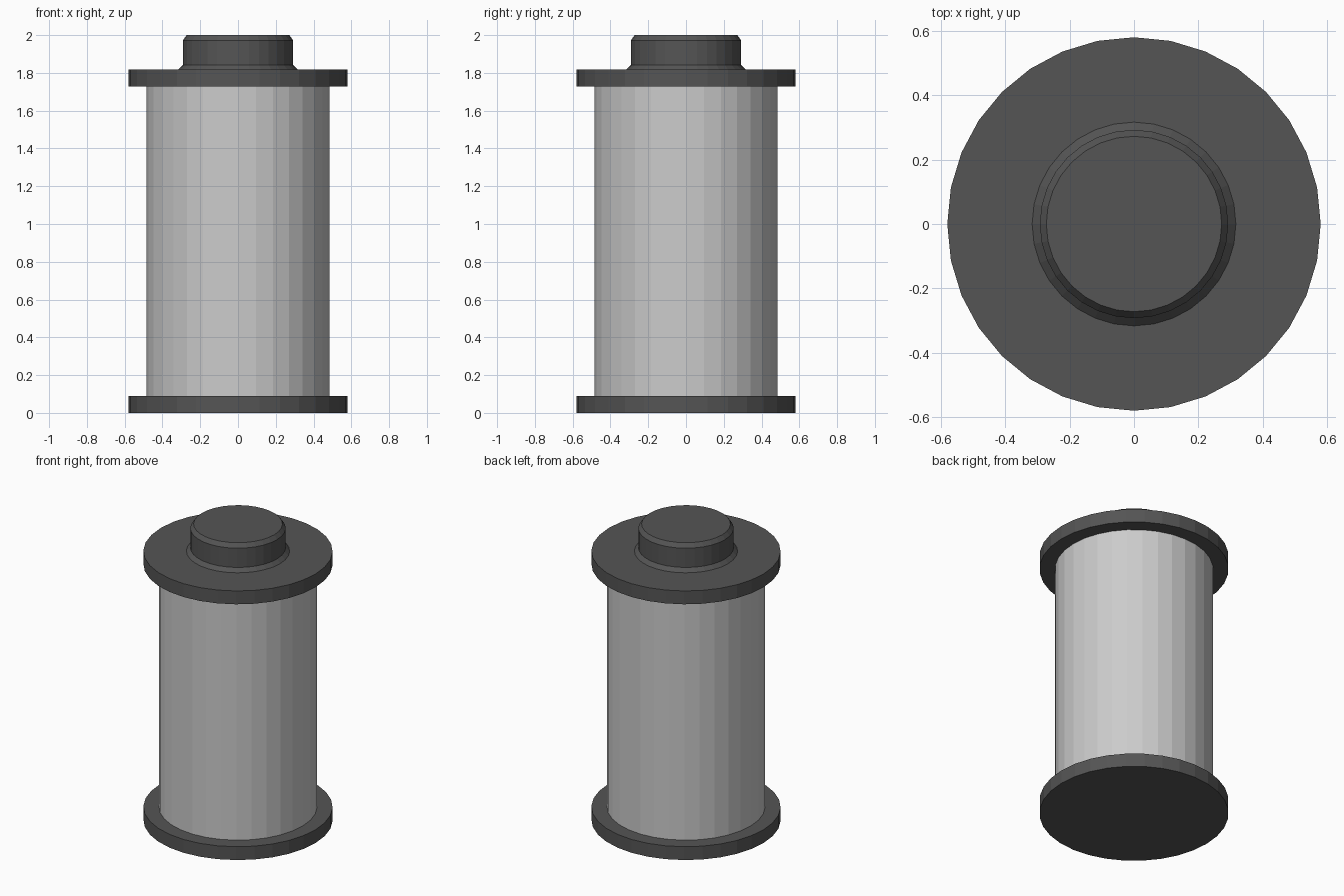
import bpy, bmesh
from math import cos, sin, tau

if "Cube" in bpy.data.objects:
    bpy.data.objects.remove(bpy.data.objects["Cube"])

SIDES = 32


def material(name, v):
    m = bpy.data.materials.new(name)
    m.diffuse_color = (v, v, v, 1)
    m.use_nodes = True
    m.node_tree.nodes["Principled BSDF"].inputs["Base Color"].default_value = m.diffuse_color
    return m


def turned(name, profile, mat=None):
    """Closed, flat-faceted turned part from (radius, z) points, bottom to top."""
    bm = bmesh.new()
    rings = [[bm.verts.new((r * cos(tau * i / SIDES), r * sin(tau * i / SIDES), z))
              for i in range(SIDES)] for r, z in profile]
    for a, b in zip(rings, rings[1:]):
        for i in range(SIDES):
            j = (i + 1) % SIDES
            bm.faces.new((a[i], a[j], b[j], b[i]))
    bm.faces.new(rings[0][::-1])
    bm.faces.new(rings[-1])
    mesh = bpy.data.meshes.new(name)
    bm.to_mesh(mesh)
    bm.free()
    if mat:
        mesh.materials.append(mat)
    ob = bpy.data.objects.new(name, mesh)
    bpy.context.collection.objects.link(ob)
    return ob


dark = material("dark_grey", 0.09)

# Light cylindrical body
turned("body", [(0.484, 0.09), (0.484, 1.727)])

# Matching end flanges
for name, z in (("bottom_flange", 0.0), ("top_flange", 1.727)):
    turned(name, [(0.579, z), (0.579, z + 0.09)], dark)

# Cap with flared foot and chamfered top edge
turned("cap", [(0.316, 1.817), (0.292, 1.842), (0.292, 1.972), (0.272, 2.0)], dark)
